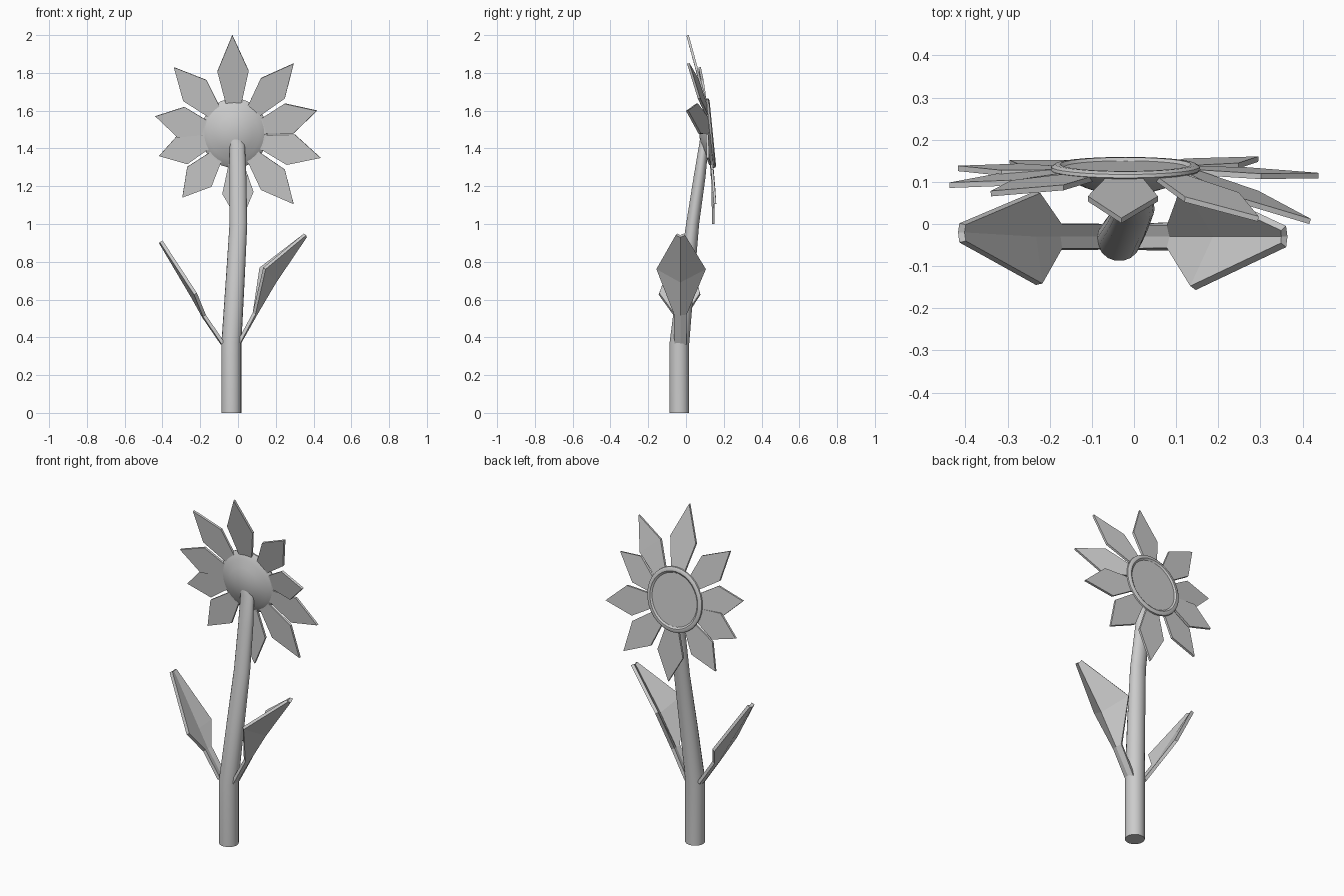
import bpy, bmesh, math
from mathutils import Vector

if "Cube" in bpy.data.objects:
    bpy.data.objects.remove(bpy.data.objects["Cube"])


def make(name, verts, faces, thickness=0, smooth=False):
    me = bpy.data.meshes.new(name)
    me.from_pydata([tuple(v) for v in verts], [], faces)
    bm = bmesh.new()
    bm.from_mesh(me)
    bmesh.ops.recalc_face_normals(bm, faces=bm.faces)
    bm.to_mesh(me)
    bm.free()
    ob = bpy.data.objects.new(name, me)
    bpy.context.collection.objects.link(ob)
    if thickness:
        s = ob.modifiers.new("thickness", 'SOLIDIFY')
        s.thickness, s.offset = thickness, 0
    if smooth:
        bpy.ops.object.select_all(action='DESELECT')
        bpy.context.view_layer.objects.active = ob
        ob.select_set(True)
        bpy.ops.object.shade_smooth_by_angle(angle=math.radians(35))
    return ob


def loft(name, rings, n):
    """Tube through elliptical horizontal rings (x, y, z, rx, ry)."""
    verts = [(x + rx * math.cos(2 * math.pi * i / n),
              y + ry * math.sin(2 * math.pi * i / n), z)
             for x, y, z, rx, ry in rings for i in range(n)]
    faces = [(k * n + i, k * n + (i + 1) % n, (k + 1) * n + (i + 1) % n, (k + 1) * n + i)
             for k in range(len(rings) - 1) for i in range(n)]
    last = (len(rings) - 1) * n
    faces += [tuple(range(n)), tuple(range(last, last + n))]
    return make(name, verts, faces, smooth=True)


# Bent stem, flattening as it runs into the back of the head
loft("stem", [(-.035, -.035, 0, .053, .053), (-.035, -.035, .37, .053, .053),
              (-.015, 0, .7, .05, .045), (.002, .035, 1.0, .047, .035),
              (0, .072, 1.25, .044, .032), (-.005, .094, 1.42, .041, .025),
              (-.045, .105, 1.53, .036, .018), (-.095, .112, 1.61, .025, .008)], 18)

# Flower head: flat face with raised rounded rim, shallow dome behind
head = loft("flower_head", [(0, 0, h, r, r) for r, h in
            [(.02, -.052), (.06, -.047), (.1, -.035), (.14, -.018), (.172, -.004),
             (.185, .006), (.184, .014), (.174, .02), (.162, .02), (.152, .013)]], 32)
tilt = .1
head.location = (-.02, .122, 1.48)
head.rotation_euler.x = tilt - math.pi / 2
head.scale.x = .96

# Ten kite-shaped petals, each from the head centre to its tip
centre = Vector((-.02, .122, 1.475))
tips = [(-.03, .008, 2.0), (.295, .012, 1.85), (.418, .006, 1.6), (.438, .115, 1.35),
        (.295, .154, 1.105), (.01, .145, 1.0), (-.295, .145, 1.14),
        (-.418, .132, 1.36), (-.438, .092, 1.57), (-.34, .072, 1.83)]
for k, tip in enumerate(tips):
    tip = Vector(tip)
    d = Vector((tip.x - centre.x, 0, tip.z - centre.z)).normalized()
    d.y = -tilt * d.z
    side = Vector((d.z, 0, -d.x))
    side.y = -tilt * side.z
    inner, base = centre + d * .09, centre + d * .165
    mid = base.lerp(tip, .47)
    verts = [inner - side * .03, inner + side * .03, base + side * .042,
             mid + side * .083, tip, mid - side * .083, base - side * .042]
    make(f"petal_{k + 1}", verts, [(0, 1, 2, 6), (2, 3, 5, 6), (3, 4, 5)], .013)


def leaf(name, rows):
    """Rows of front edge, midrib and back edge points."""
    verts = [p for row in rows for p in row]
    faces = [(3 * k + j, 3 * k + j + 1, 3 * k + j + 4, 3 * k + j + 3)
             for k in range(len(rows) - 1) for j in (0, 1)]
    make(name, verts, faces, .018)


# Stem leaves: narrow stalk, broad blade, blunt tip
leaf("right_leaf", [
    [(0, -.06, .365), (.005, -.03, .365), (0, 0, .365)],
    [(.085, -.06, .525), (.092, -.03, .52), (.085, 0, .525)],
    [(.14, -.152, .765), (.195, -.03, .695), (.12, .1, .765)],
    [(.355, -.05, .945), (.357, -.03, .935), (.355, -.01, .945)]])
leaf("left_leaf", [
    [(-.08, -.06, .37), (-.083, -.03, .365), (-.08, 0, .37)],
    [(-.178, -.06, .515), (-.182, -.03, .51), (-.178, 0, .515)],
    [(-.225, -.143, .63), (-.24, -.03, .615), (-.23, .075, .63)],
    [(-.407, -.042, .908), (-.41, -.02, .902), (-.407, 0, .908)]])
